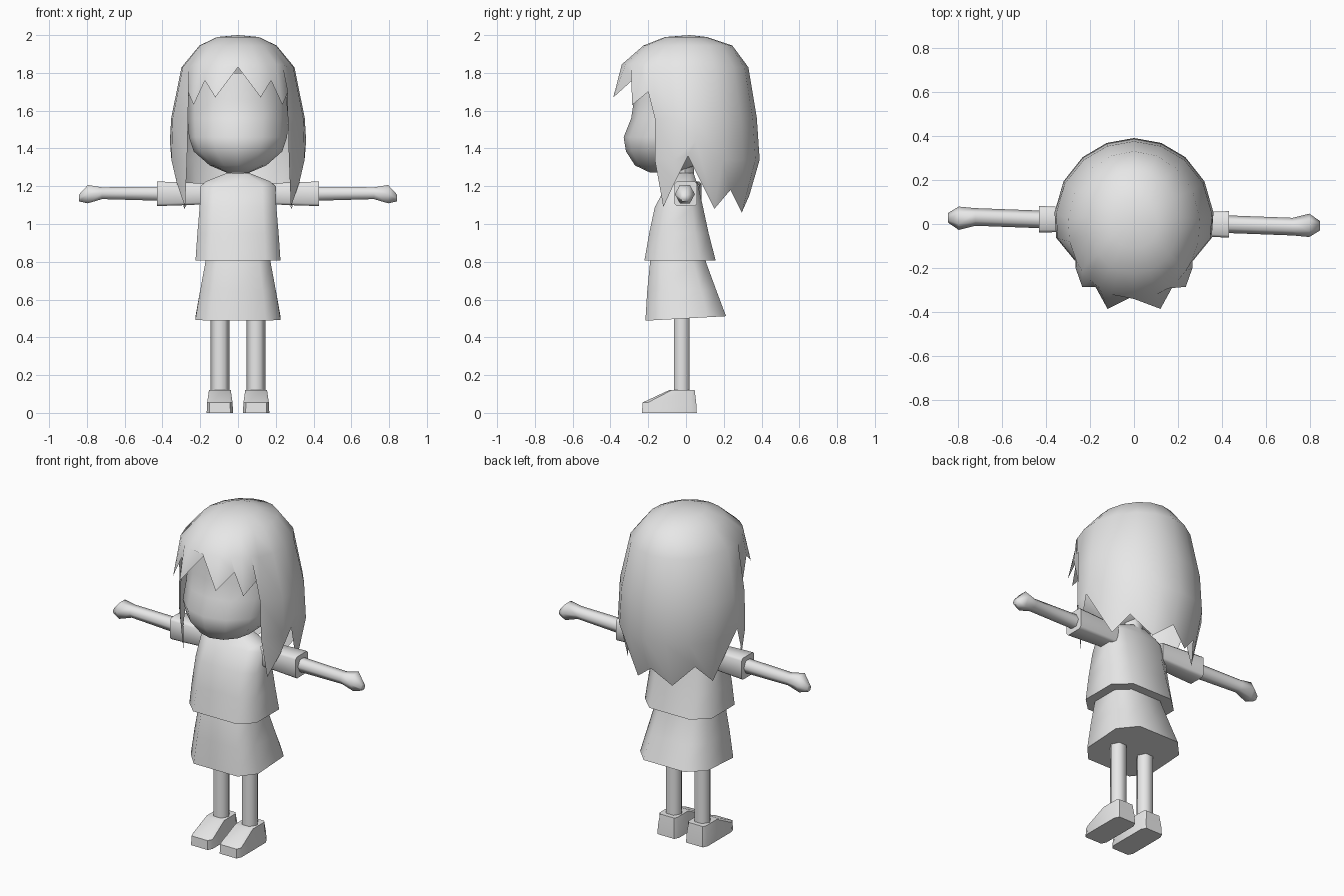
import bpy, bmesh, math
from mathutils import Vector

if "Cube" in bpy.data.objects:
    bpy.data.objects.remove(bpy.data.objects["Cube"])

grey = bpy.data.materials.new("plain_grey")
grey.diffuse_color = (0.8, 0.8, 0.8, 1)
grey.use_nodes = True
grey.node_tree.nodes["Principled BSDF"].inputs["Base Color"].default_value = grey.diffuse_color


def finish(name, bm, angle=60):
    bmesh.ops.recalc_face_normals(bm, faces=bm.faces)
    me = bpy.data.meshes.new(name)
    bm.to_mesh(me)
    bm.free()
    me.materials.append(grey)
    ob = bpy.data.objects.new(name, me)
    bpy.context.collection.objects.link(ob)
    bpy.ops.object.select_all(action='DESELECT')
    ob.select_set(True)
    bpy.context.view_layer.objects.active = ob
    bpy.ops.object.shade_smooth_by_angle(angle=math.radians(angle))
    return ob


def loft(name, rings, angle=60):
    """Skin a list of closed point rings and cap both ends."""
    bm = bmesh.new()
    loops = [[bm.verts.new(p) for p in r] for r in rings]
    n = len(loops[0])
    for a, b in zip(loops, loops[1:]):
        for i in range(n):
            j = (i + 1) % n
            bm.faces.new((a[i], a[j], b[j], b[i]))
    bm.faces.new(loops[0])
    bm.faces.new(loops[-1])
    return finish(name, bm, angle)


# Cross-sections in unit coordinates
ROUND = [(math.sin(i * math.tau / 12), -math.cos(i * math.tau / 12)) for i in range(12)]
BOXY = [(-.65, -1), (0, -1.0), (.65, -1), (1, -.6), (1, .55), (.6, 1), (0, 1.0), (-.6, 1), (-1, .55), (-1, -.6)]
HEX = [(math.cos(i * math.tau / 6), math.sin(i * math.tau / 6)) for i in range(6)]
CHAMFER = [(-.8, -1), (.8, -1), (1, -.8), (1, .8), (.8, 1), (-.8, 1), (-1, .8), (-1, -.8)]


def level(section, hx, yf, yb, z, cx=0, tilt=0):
    """Horizontal ring spanning x +-hx and y from yf to yb."""
    c, h = (yf + yb) / 2, (yb - yf) / 2
    return [(cx + u * hx, c + v * h, z + tilt * v) for u, v in section]


# Head, neck, shirt and skirt
loft("head", [level(ROUND, *r) for r in (
    (.06, -.19, -.04, 1.272), (.15, -.27, .06, 1.31), (.235, -.318, .13, 1.385),
    (.26, -.33, .16, 1.46), (.265, -.29, .2, 1.56), (.265, -.275, .22, 1.66),
    (.24, -.26, .2, 1.8))], 80)
loft("neck", [level(HEX, .06, -.06, .05, z) for z in (1.2, 1.32)])
loft("shirt", [level(BOXY, *r) for r in (
    (.225, -.22, .157, .807), (.215, -.195, .12, .95), (.203, -.165, .09, 1.09),
    (.198, -.105, .065, 1.2), (.17, -.08, .055, 1.225), (.06, -.05, .04, 1.27))], 65)
loft("skirt", [level(BOXY, *r) for r in (
    (.226, -.215, .212, .5, 0, .012), (.2, -.205, .16, .65),
    (.172, -.19, .105, .8), (.165, -.18, .1, .84))], 65)

for side, word in ((1, "right"), (-1, "left")):
    # Sleeve and arm run outwards along x, the left one set slightly back
    def across(section, x, y, z, hy, hz):
        off = .02 if side < 0 else 0
        return [(side * x, y * side + off + u * hy, z + v * hz) for u, v in section]

    loft(word + "_sleeve", [across(CHAMFER, *r) for r in (
        (.15, 0, 1.16, .05, .055), (.33, 0, 1.16, .057, .062), (.43, -.002, 1.16, .06, .065))], 50)
    loft(word + "_arm", [across(HEX, *r) for r in (
        (.4, 0, 1.16, .04, .043), (.72, -.012, 1.163, .04, .036),
        (.795, -.006, 1.158, .053, .056), (.843, -.008, 1.137, .022, .02))], 70)
    # Leg and wedge shoe
    loft(word + "_leg", [level(HEX, .05, -.07, .025, z, side * .095) for z in (.09, .55)], 70)
    shoe = [level(CHAMFER, .07, -.233, .057, 0, side * .096),
            level(CHAMFER, .067, -.23, .054, .055, side * .096),
            level(CHAMFER, .058, -.09, .046, .12, side * .096)]
    loft(word + "_shoe", shoe, 45)

# Hair: half of the strand columns, as angle from the front and lowest point
STRANDS = [(0, 0, -.325, 1.83), (20, .12, -.385, 1.67), (31, .175, -.285, 1.76),
           (42, .235, -.285, 1.63), (52, .265, -.2, 1.7),
           (60, .28, -.12, 1.09), (77, .325, -.06, 1.22), (95, .35, .01, 1.36),
           (118, .285, .15, 1.08), (140, .225, .235, 1.18), (160, .115, .295, 1.06),
           (180, 0, .335, 1.15)]
# Crown and side levels: half width, centre y, half depth, z
LEVELS = [(.11, .0, .11, 1.99), (.205, .01, .235, 1.945), (.3, -.005, .335, 1.83),
          (.355, .015, .36, 1.56), (.362, .02, .37, 1.34)]


def strand(angle, x, y, z):
    t = math.radians(angle)
    pts = []
    for k, (a, c, b, lz) in enumerate(LEVELS):
        if k > 2 and angle < 55:        # fringe strands end at the brow
            break
        narrow = .86 if angle == 60 and k > 2 else 1
        if k > 2 and z > 1.2:           # keep the rows above the short strands
            lz = max(lz, z + (.2 if k == 3 else .08))
        pts.append(Vector((a * math.sin(t) * narrow, c - b * math.cos(t), lz)))
    pts.append(Vector((x, y, z)))
    if 0 < angle < 55 or angle == 0:
        pts[2].z += .015
    return pts


half = [strand(*s) for s in STRANDS]
other = [[Vector((-p.x, p.y, p.z)) for p in s] for s in half[1:-1]]
bm = bmesh.new()
cols = [[bm.verts.new(p) for p in s] for s in half + other[::-1]]
pole = bm.verts.new((0, .02, 2.0))
for i, a in enumerate(cols):
    b = cols[(i + 1) % len(cols)]
    bm.faces.new((pole, a[0], b[0]))
    for k in range(min(len(a), len(b)) - 1):
        bm.faces.new((a[k], a[k + 1], b[k + 1], b[k]))
finish("hair", bm, 75)
